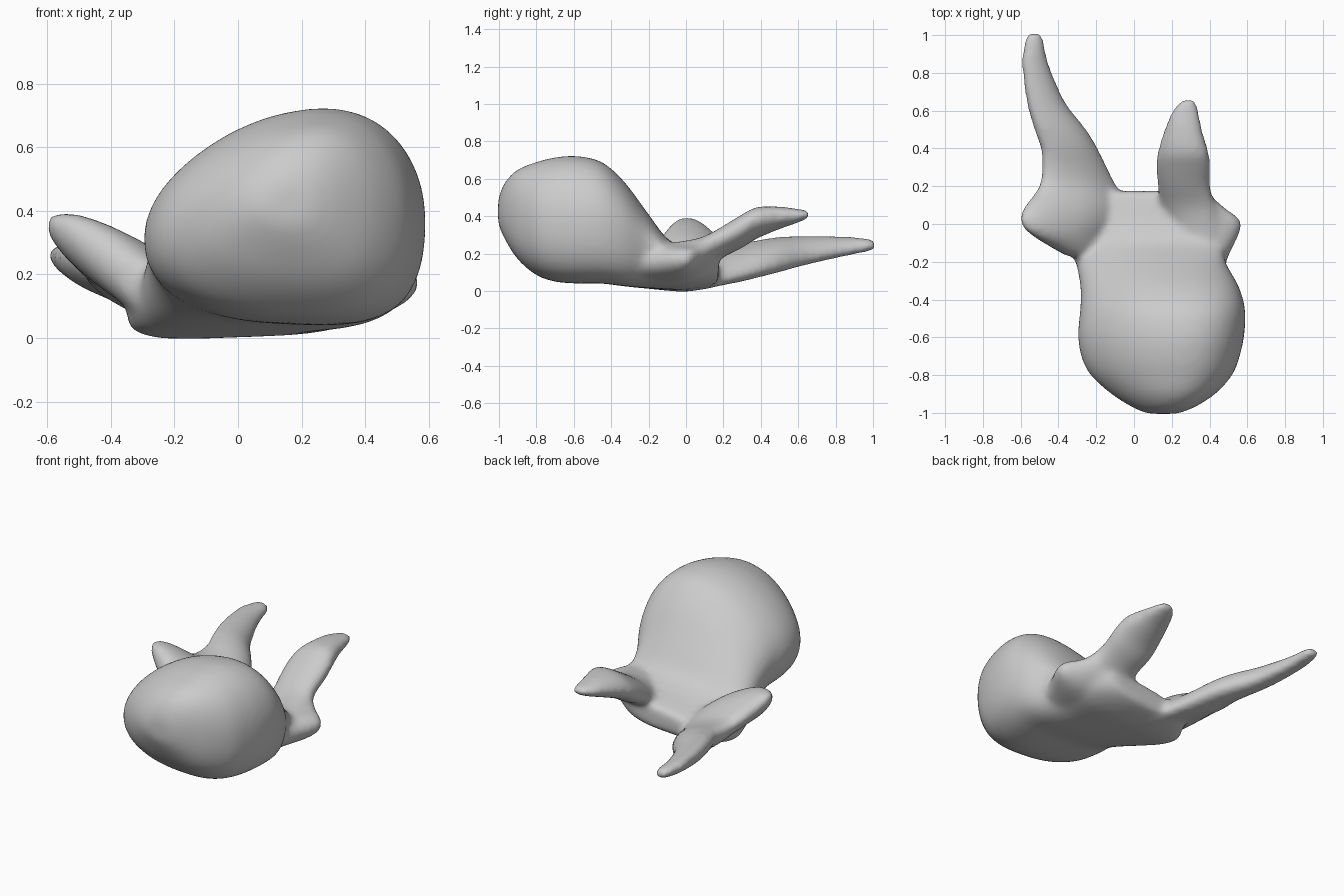
import bpy, bmesh
from math import cos, sin, pi, radians, copysign

bm = bmesh.new()


def power(v, n):
    return copysign(abs(v) ** (2 / n), v)


def spline(rows, steps=4):
    """Smoothly resample the stations so the skin has no visible bands."""
    pts = [rows[0]] + rows + [rows[-1]]
    out = []
    for p, a, b, q in zip(pts, pts[1:], pts[2:], pts[3:]):
        for k in range(steps):
            t = k / steps
            out.append([0.5 * (2 * A + (B - P) * t + (2 * P - 5 * A + 4 * B - Q) * t ** 2
                               + (3 * A - P - 3 * B + Q) * t ** 3)
                        for P, A, B, Q in zip(p, a, b, q)])
    return out + [rows[-1]]


def loft(stations, sides=48):
    """Closed tube along y. Station: y, xmin, xmax, zmin, zmax, slant,
    then optional twist between top and bottom, and squareness of the underside."""
    rows = [s + (0, 2.0)[len(s) - 6:] for s in stations]
    rings = []
    for y, x0, x1, z0, z1, slant, twist, under in spline(rows):
        ring = []
        for i in range(sides):
            t = 2 * pi * i / sides
            n = 2.1 + (under - 2.1) * max(0, -sin(t)) ** 0.5
            lean = radians(slant + twist * (sin(t) - 0.45 * cos(t)))
            x = (x0 + x1) / 2 + (x1 - x0) / 2 * power(cos(t), n)
            z = (z0 + z1) / 2 + (z1 - z0) / 2 * power(sin(t + lean), n)
            ring.append(bm.verts.new((x, y, z)))
        rings.append(ring)
    for a, b in zip(rings, rings[1:]):
        for i in range(sides):
            j = (i + 1) % sides
            bm.faces.new((a[i], a[j], b[j], b[i]))
    bm.faces.new(rings[0][::-1])
    bm.faces.new(rings[-1])


# bulbous head running back into the flat base
loft([(-1.005, 0.07, 0.23, 0.36, 0.49, 4, 14, 2.2),
      (-0.97, -0.01, 0.32, 0.28, 0.58, 4, 14, 2.3),
      (-0.90, -0.12, 0.43, 0.17, 0.65, 4, 14, 2.4),
      (-0.80, -0.23, 0.52, 0.085, 0.69, 4, 14, 2.4),
      (-0.70, -0.28, 0.56, 0.05, 0.715, 4, 14, 2.5),
      (-0.58, -0.297, 0.585, 0.04, 0.722, 4, 14, 2.6),
      (-0.45, -0.285, 0.588, 0.04, 0.69, 5, 13, 2.8),
      (-0.33, -0.285, 0.555, 0.025, 0.585, 8, 11, 3.0),
      (-0.20, -0.31, 0.485, 0.012, 0.41, 14, 6, 3.2),
      (-0.10, -0.34, 0.48, 0.002, 0.28, 20, 0, 3.2),
      (0.00, -0.35, 0.46, -0.003, 0.23, 25, 0, 3.0),
      (0.10, -0.29, 0.40, 0.012, 0.205, 28, 0, 2.8),
      (0.175, -0.22, 0.30, 0.035, 0.18, 28, 0, 2.6)])

# long left tail fin with its raised outer lobe
loft([(-0.17, -0.36, -0.15, 0.02, 0.24, -35),
      (-0.07, -0.53, -0.10, 0.01, 0.365, -50),
      (0.00, -0.60, -0.04, 0.00, 0.395, -55),
      (0.08, -0.59, -0.03, 0.005, 0.37, -55),
      (0.20, -0.505, -0.09, 0.03, 0.275, -48),
      (0.30, -0.492, -0.14, 0.05, 0.26, -40),
      (0.40, -0.495, -0.19, 0.075, 0.275, -35),
      (0.50, -0.53, -0.25, 0.10, 0.29, -32),
      (0.65, -0.57, -0.365, 0.14, 0.295, -28),
      (0.85, -0.595, -0.45, 0.185, 0.292, -25),
      (0.97, -0.58, -0.475, 0.21, 0.282, -15),
      (1.01, -0.565, -0.49, 0.22, 0.27, -10)])

# short right fin, rising backward
loft([(-0.16, 0.22, 0.46, 0.09, 0.25, 20),
      (0.00, 0.17, 0.46, 0.08, 0.27, 20),
      (0.10, 0.135, 0.435, 0.115, 0.295, 20),
      (0.20, 0.125, 0.405, 0.18, 0.35, 15),
      (0.30, 0.113, 0.407, 0.23, 0.41, 15),
      (0.38, 0.123, 0.397, 0.28, 0.45, 15),
      (0.50, 0.16, 0.362, 0.33, 0.452, 10),
      (0.60, 0.20, 0.345, 0.365, 0.44, 0),
      (0.66, 0.255, 0.325, 0.39, 0.43, 0)])

# small right side lobe
loft([(-0.40, 0.15, 0.44, 0.06, 0.25, 0),
      (-0.20, 0.10, 0.49, 0.045, 0.26, 4),
      (-0.05, 0.10, 0.56, 0.045, 0.25, 12),
      (0.02, 0.10, 0.568, 0.06, 0.245, 16),
      (0.08, 0.14, 0.49, 0.09, 0.26, 16),
      (0.14, 0.18, 0.42, 0.13, 0.29, 15)])

bmesh.ops.recalc_face_normals(bm, faces=bm.faces[:])
mesh = bpy.data.meshes.new("body_with_fins")
bm.to_mesh(mesh)
bm.free()
body = bpy.data.objects.new("body_with_fins", mesh)
bpy.context.collection.objects.link(body)

# fuse the parts into one soft skin
fuse = body.modifiers.new("fuse", 'REMESH')
fuse.mode = 'VOXEL'
fuse.voxel_size = 0.016
fuse.use_smooth_shade = True
soften = body.modifiers.new("soften", 'SMOOTH')
soften.factor = 0.5
soften.iterations = 18
